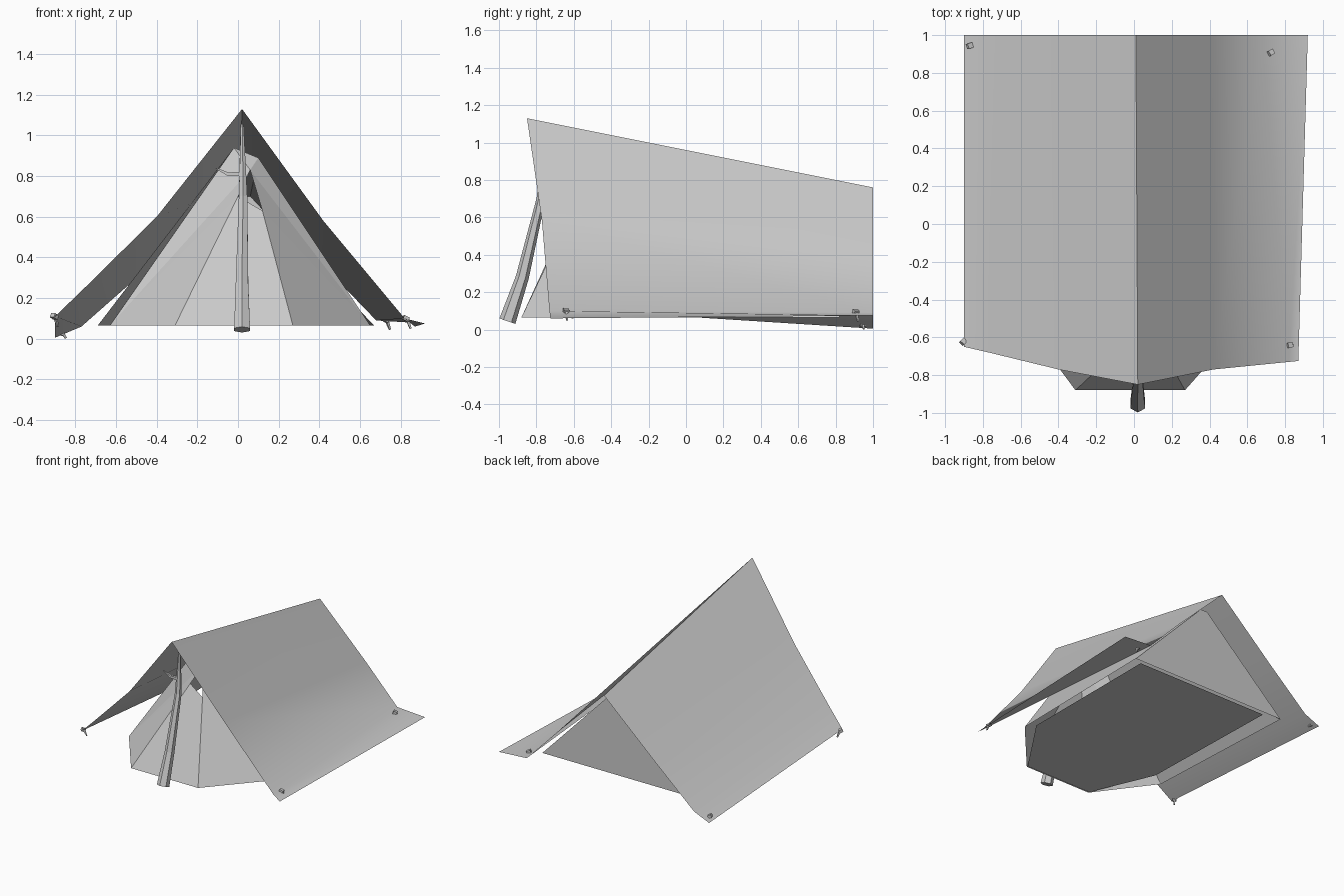
import bpy, math
from mathutils import Vector

if "Cube" in bpy.data.objects:
    bpy.data.objects.remove(bpy.data.objects["Cube"])


def make_mesh(name, verts, faces, smooth=False):
    me = bpy.data.meshes.new(name)
    me.from_pydata(verts, [], faces)
    me.update()
    ob = bpy.data.objects.new(name, me)
    bpy.context.collection.objects.link(ob)
    if smooth:
        for p in me.polygons:
            p.use_smooth = True
    return ob


def tube(name, path, radii, sides):
    """Tapered tube through a few points."""
    verts, faces = [], []
    for i, p in enumerate(path):
        d = Vector(path[min(i + 1, len(path) - 1)]) - Vector(path[max(i - 1, 0)])
        q = d.to_track_quat('Z', 'Y')
        for k in range(sides):
            a = 2 * math.pi * (k + 0.5) / sides
            off = Vector((math.cos(a), math.sin(a), 0)) * radii[i]
            verts.append(Vector(p) + q @ off)
    for i in range(len(path) - 1):
        for k in range(sides):
            n = (k + 1) % sides
            faces.append((i * sides + k, i * sides + n,
                          (i + 1) * sides + n, (i + 1) * sides + k))
    last = (len(path) - 1) * sides
    faces.append(tuple(reversed(range(sides))))
    faces.append(tuple(range(last, last + sides)))
    return make_mesh(name, verts, faces)


# Outer tarp: front and back profiles, left to right, joined by long strips
front = [(-.90, -.65, .11), (-.77, -.68, .235), (-.40, -.77, .60), (.02, -.85, 1.13),
         (.42, -.77, .58), (.82, -.73, .10), (.87, -.725, .06)]
back = [(-.90, 1, .005), (-.77, 1, .06), (-.43, 1, .36), (.01, 1, .76),
        (.41, 1, .37), (.68, 1, .09), (.92, 1, .075)]
n = len(front)
tarp = make_mesh("tarp", front + back,
                 [(i, i + 1, n + i + 1, n + i) for i in range(n - 1)], True)
# keep the ridge crisp
bpy.context.view_layer.objects.active = tarp
tarp.select_set(True)
bpy.ops.object.shade_smooth_by_angle(angle=math.radians(40))

# Inner tent walls with a small opening over the door
G = .065
tent = {
    "BL": (-.69, .82, G), "ML": (-.63, -.45, G), "FL": (-.31, -.88, G),
    "FR": (.27, -.88, G), "MR": (.65, -.45, G), "BR": (.67, .82, G),
    "L": (-.02, -.45, .94), "R": (.10, -.45, .89),
    "TL": (0, .82, .70), "TR": (.06, .82, .70),
    "A": (0, -.59, .70), "B": (.12, -.61, .63), "P": (.06, -.52, .83),
}
panels = ["BL ML L TL", "ML FL A", "ML A P", "ML P L", "FL FR B A",
          "FR MR B", "MR P B", "MR R P", "MR BR TR R",
          "L R TR TL", "L P R", "BR BL TL TR"]
keys = list(tent)
make_mesh("inner_tent", list(tent.values()),
          [tuple(keys.index(k) for k in p.split()) for p in panels])

# Ground sheet, slightly inset from the walls
make_mesh("ground_sheet",
          [(-.55, .79, G), (-.52, -.38, G), (-.31, -.87, G),
           (.27, -.87, G), (.60, -.38, G), (.60, .79, G)], [(0, 1, 2, 3, 4, 5)])

# Branch pole holding up the front, with a side twig
tube("pole", [(.02, -.955, .045), (.02, -.875, .28), (.025, -.775, .70), (.02, -.75, 1.055)],
     [.045, .035, .024, .008], 6)
tube("pole_twig", [(.02, -.765, .81), (-.05, -.765, .81), (-.11, -.765, .84)],
     [.016, .012, .003], 4)

# Pegs pinning the tarp corners
pegs = [(-.865, .945, .04, .3), (.73, .91, .105, .5), (-.90, -.62, .12, .8), (.83, -.64, .11, .2)]
for i, (x, y, z, a) in enumerate(pegs):
    dx, dy = .02 * math.cos(a), .02 * math.sin(a)
    tube(f"peg_head_{i}", [(x - dx / 2, y - dy / 2, z - .02), (x, y, z)], [.02, .02], 4)
    tube(f"peg_spike_{i}", [(x, y, z - .01), (x + dx, y + dy, max(.003, z - .06))],
         [.011, .006], 4)
